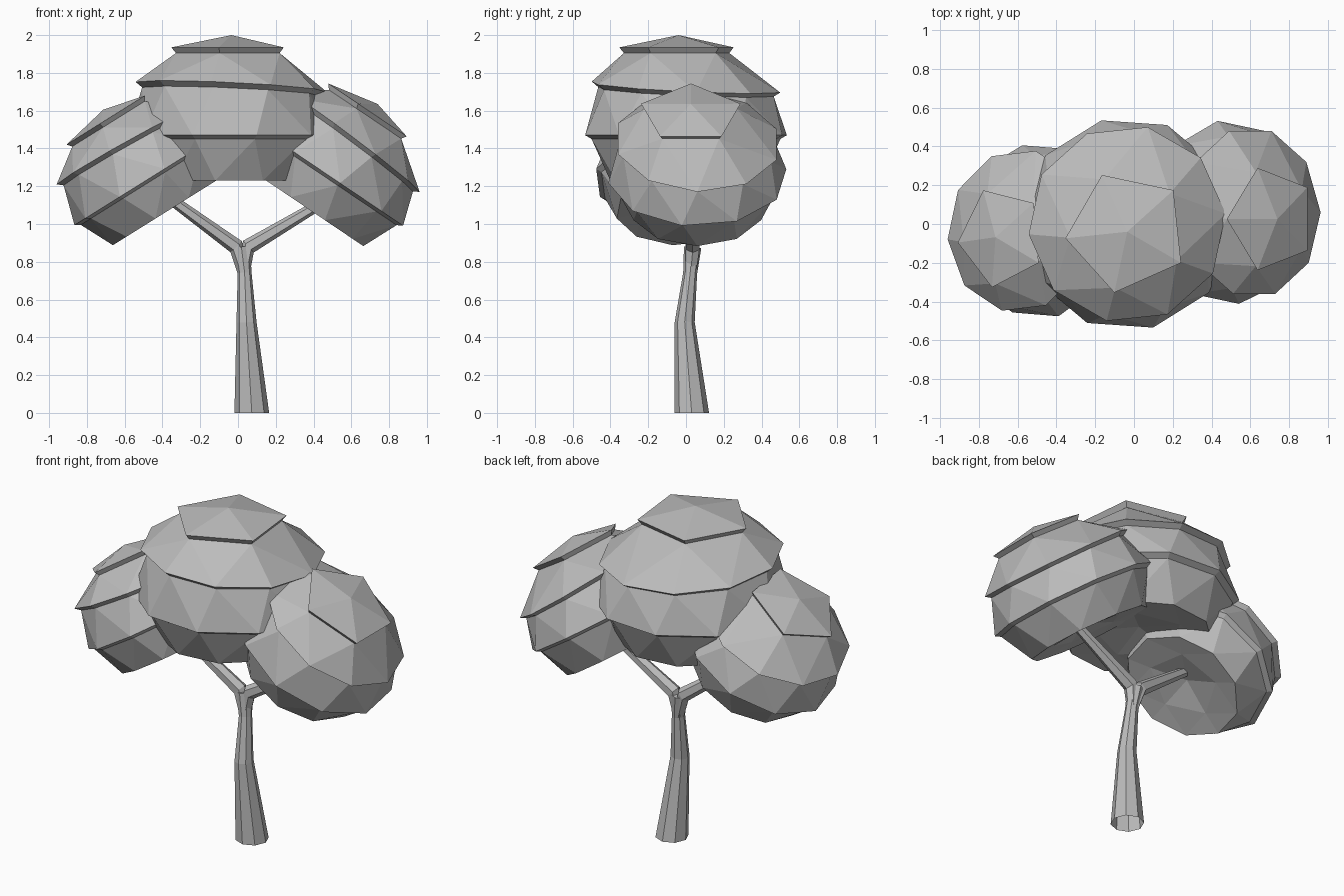
import bpy
import math
from mathutils import Vector, Euler

cube = bpy.data.objects.get("Cube")
if cube:
    bpy.data.objects.remove(cube, do_unlink=True)

grey = bpy.data.materials.new("plain grey")
grey.use_nodes = True
grey.diffuse_color = (0.5, 0.5, 0.5, 1)
grey.node_tree.nodes["Principled BSDF"].inputs["Base Color"].default_value = (0.5, 0.5, 0.5, 1)


def add_object(name, verts, faces):
    mesh = bpy.data.meshes.new(name)
    mesh.from_pydata(verts, [], faces)
    mesh.materials.append(grey)
    obj = bpy.data.objects.new(name, mesh)
    bpy.context.scene.collection.objects.link(obj)
    return obj


def bridge(a, b):
    """Join an upper ring a to a lower ring b; rings hold (angle, index)."""
    if len(a) == len(b) and abs(a[0][0] - b[0][0]) < 0.01:
        n = len(a)
        return [(a[i][1], b[i][1], b[(i + 1) % n][1], a[(i + 1) % n][1]) for i in range(n)]
    # Walk round both rings, always advancing the one that lags behind
    faces, i, j = [], 0, 0
    na, nb = len(a), len(b)
    while i < na or j < nb:
        next_a = a[i % na][0] + 360 * (i // na) + 180 / na
        next_b = b[j % nb][0] + 360 * (j // nb) + 180 / nb
        if j >= nb or (i < na and next_a < next_b):
            faces.append((a[i % na][1], b[j % nb][1], a[(i + 1) % na][1]))
            i += 1
        else:
            faces.append((a[i % na][1], b[j % nb][1], b[(j + 1) % nb][1]))
            j += 1
    return faces


# Crown tiers from top to bottom: sides, radius, height, first angle, slant, shift in y
TIERS = [
    (5, 0.32, 0.435, 42, 0, -0.04),
    (5, 0.295, 0.405, 42, 0, -0.04),
    (10, 0.51, 0.225, 42, 0.035, 0),
    (10, 0.475, 0.2, 42, 0.03, 0),
    (10, 0.55, -0.03, 32, 0, 0),
    (10, 0.515, -0.05, 32, 0, 0),
    (10, 0.41, -0.27, 42, 0, 0),
    (5, 0.25, -0.25, 42, 0, 0),
]


def crown(name, centre, size, tilt, turn):
    verts, faces, rings = [Vector((0, -0.04, 0.5))], [], []
    for sides, radius, height, start, slant, shift in TIERS:
        ring = []
        for k in range(sides):
            angle = start + k * 360 / sides
            t = math.radians(angle)
            z = height - slant * math.cos(t - math.radians(45))
            ring.append((angle, len(verts)))
            verts.append(Vector((radius * math.cos(t), shift + radius * math.sin(t), z)))
        rings.append(ring)
    top, bottom = rings[0], rings[-1]
    faces += [(0, top[k][1], top[(k + 1) % 5][1]) for k in range(5)]
    for upper, lower in zip(rings, rings[1:]):
        faces += bridge(upper, lower)
    # Slightly hollow underside
    hollow = len(verts)
    verts.append(Vector((0, 0, -0.2)))
    faces += [(hollow, bottom[(k + 1) % 5][1], bottom[k][1]) for k in range(5)]
    rot = Euler((0, math.radians(tilt), 0)).to_matrix() @ Euler((0, 0, math.radians(turn))).to_matrix()
    add_object(name, [Vector(centre) + rot @ (v * size) for v in verts], faces)


crown("top_crown", (-0.035, 0, 1.5), 1, 0, 0)
crown("left_crown", (0.5, 0.06, 1.275), 0.865, 34, -6)
crown("right_crown", (-0.495, -0.035, 1.255), 0.825, -32, 0)


def tube(name, path, sides):
    """Faceted limb through (x, y, z, radius) points."""
    points = [Vector(p[:3]) for p in path]
    verts, faces = [], []
    for n, p in enumerate(points):
        along = points[min(n + 1, len(points) - 1)] - points[max(n - 1, 0)]
        turn = Vector((0, 0, 1)).rotation_difference(along)
        if p.z == 0:
            turn.identity()
        for k in range(sides):
            t = math.tau * k / sides
            verts.append(p + turn @ Vector((math.cos(t), math.sin(t), 0)) * path[n][3])
    for n in range(len(path) - 1):
        for k in range(sides):
            a, b = n * sides + k, n * sides + (k + 1) % sides
            faces.append((a, b, b + sides, a + sides))
    # The far end is closed, the near end is open like a cut stem
    faces.append(list(range(len(verts) - sides, len(verts))))
    add_object(name, verts, faces)


# Trunk, leaning and tapering, with a forked pair of branches
tube("trunk", [(0.073, 0.03, 0, 0.092), (0.045, -0.007, 0.48, 0.053),
               (0.035, 0.022, 0.74, 0.037), (0.018, 0.035, 0.875, 0.046)], 8)
tube("left_branch", [(0.03, 0.025, 0.75, 0.034), (0.055, 0.035, 0.88, 0.042),
                     (0.40, 0.04, 1.085, 0.029), (0.48, 0.04, 1.13, 0.026)], 6)
tube("right_branch", [(0.03, 0.025, 0.75, 0.034), (-0.01, 0.035, 0.88, 0.042),
                      (-0.34, 0.0, 1.12, 0.029), (-0.45, -0.02, 1.2, 0.026)], 6)
